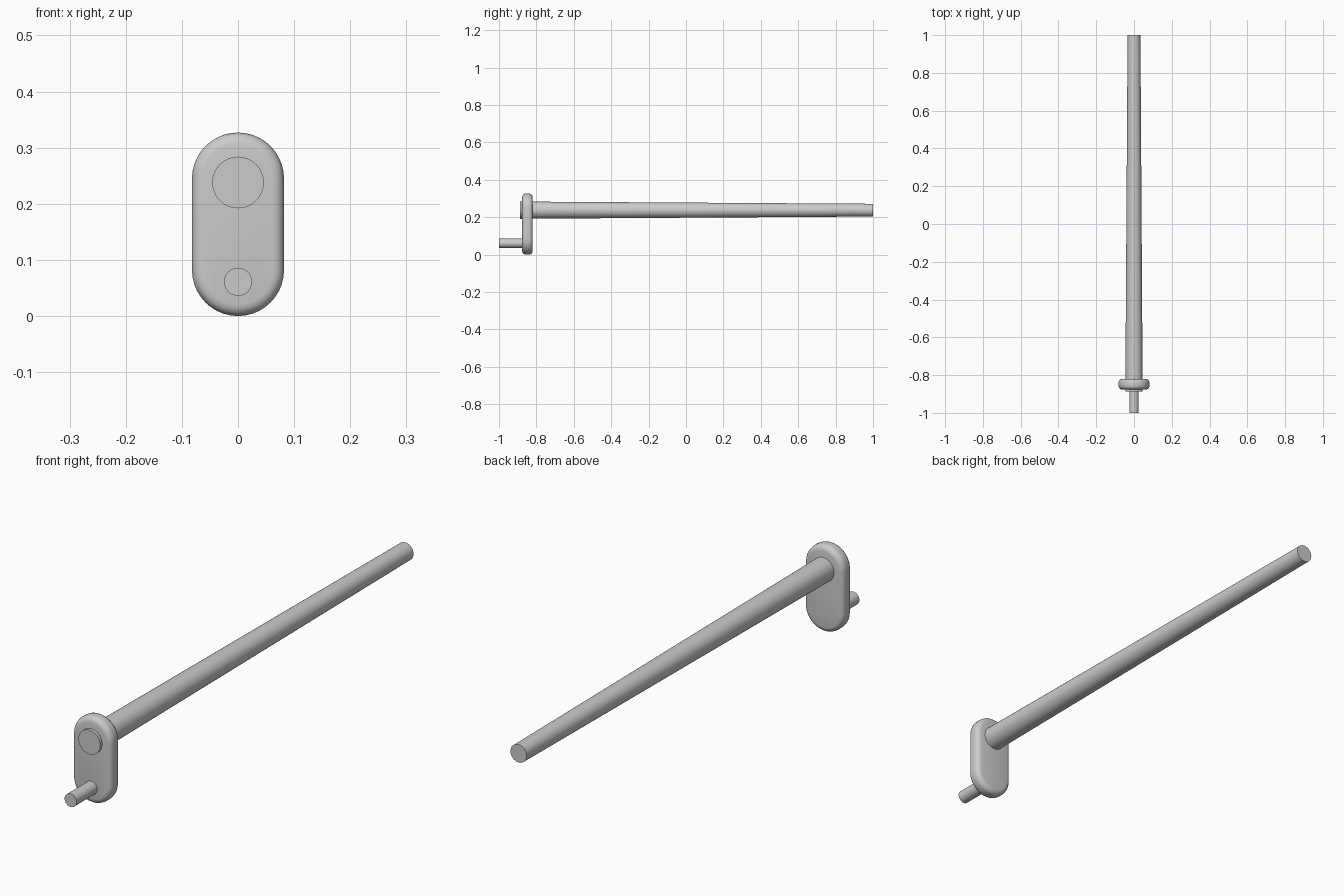
import bpy, bmesh, math
from mathutils import Matrix

if "Cube" in bpy.data.objects:
    bpy.data.objects.remove(bpy.data.objects["Cube"])


def finish(bm, name, angle):
    bmesh.ops.recalc_face_normals(bm, faces=bm.faces)
    mesh = bpy.data.meshes.new(name)
    bm.to_mesh(mesh)
    bm.free()
    obj = bpy.data.objects.new(name, mesh)
    bpy.context.collection.objects.link(obj)
    bpy.ops.object.select_all(action='DESELECT')
    obj.select_set(True)
    bpy.context.view_layer.objects.active = obj
    bpy.ops.object.shade_smooth_by_angle(angle=math.radians(angle))
    return obj


def rod(name, y0, y1, r0, r1, z, sides=32):
    """Round bar along y, radius r0 at y0 and r1 at y1."""
    bm = bmesh.new()
    bmesh.ops.create_cone(bm, cap_ends=True, cap_tris=True, segments=sides,
                          radius1=r0, radius2=r1, depth=y1 - y0)
    turn = Matrix.Rotation(-math.pi / 2, 4, 'X')   # local z becomes +y
    move = Matrix.Translation((0, (y0 + y1) / 2, z))
    bmesh.ops.transform(bm, matrix=move @ turn, verts=bm.verts)
    return finish(bm, name, 40)


def plate(name, y0, y1, radius, z_low, z_high, bevel, steps=4, arc=20):
    """Upright slot-shaped plate with rounded rims."""
    half = [(bevel * (1 - math.sin(a)), bevel * (1 - math.cos(a)))
            for a in (math.pi / 2 * i / steps for i in range(steps + 1))]
    profile = [(inset, y0 + d) for inset, d in
               ((bevel * (1 - math.sin(a)), bevel * (1 - math.cos(a)))
                for a in (math.pi / 2 * i / steps for i in range(steps + 1)))]
    profile += [(inset, y1 - d) for inset, d in reversed(half)]
    bm = bmesh.new()
    rings = []
    for inset, y in profile:
        r = radius - inset
        ring = []
        for centre, start in ((z_high, 0), (z_low, math.pi)):
            for i in range(arc + 1):
                a = start + math.pi * i / arc
                ring.append(bm.verts.new((r * math.cos(a), y,
                                          centre + r * math.sin(a))))
        rings.append(ring)
    n = len(rings[0])
    for a, b in zip(rings, rings[1:]):
        for i in range(n):
            j = (i + 1) % n
            bm.faces.new((a[i], a[j], b[j], b[i]))
    bm.faces.new(rings[0])
    bm.faces.new(rings[-1])
    return finish(bm, name, 60)


# Long tapered shaft, poking slightly through the arm
rod("shaft", -0.888, 1.0, 0.046, 0.034, 0.238)

# Crank arm joining shaft and pin
plate("crank_arm", -0.876, -0.82, 0.082, 0.082, 0.245, 0.02)

# Short offset pin
rod("crank_pin", -1.0, -0.85, 0.025, 0.025, 0.061)
